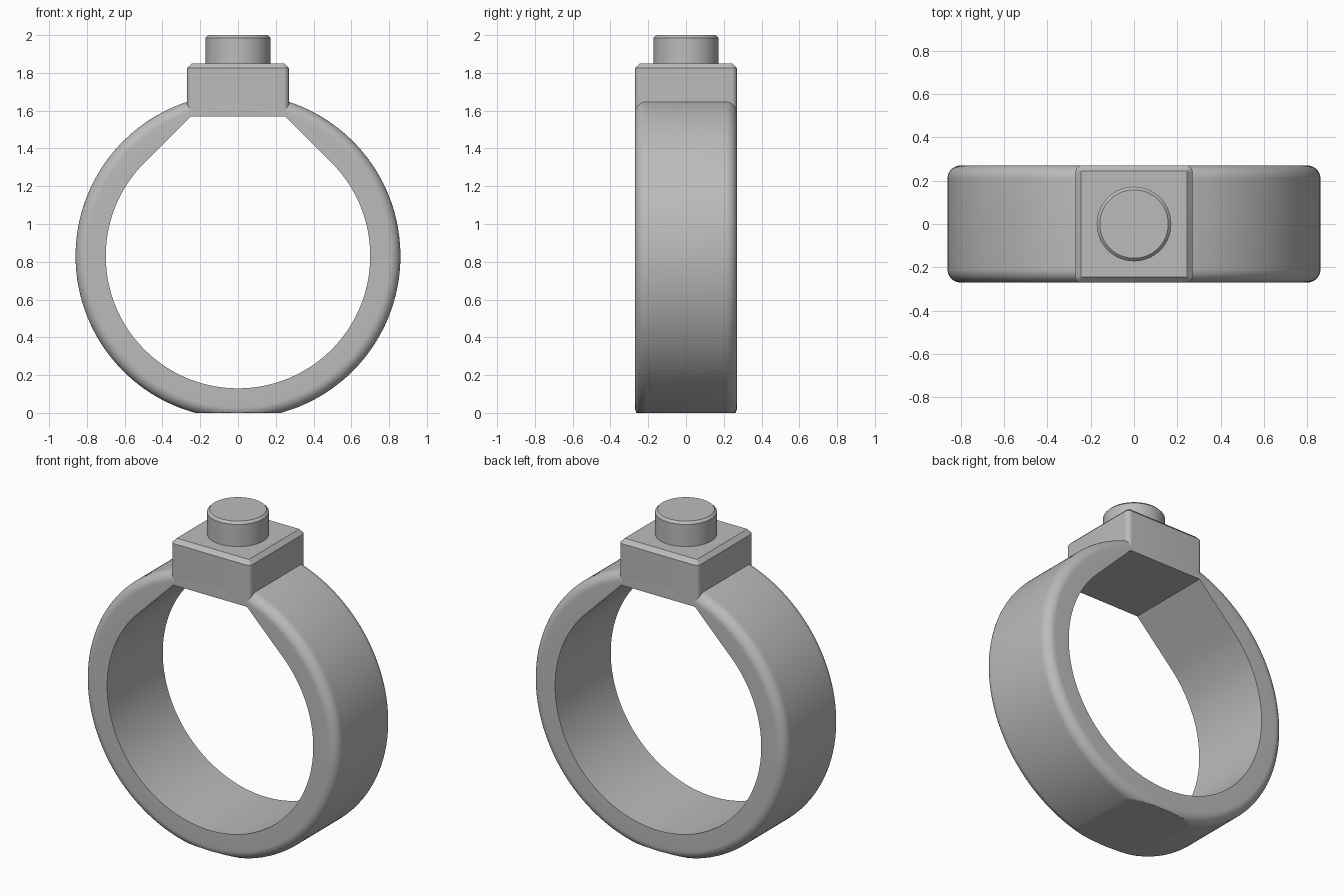
import bpy
import bmesh
from math import sin, cos, pi, radians, atan2, acos
from mathutils import Matrix

if "Cube" in bpy.data.objects:
    bpy.data.objects.remove(bpy.data.objects["Cube"], do_unlink=True)

CENTRE_Z = 0.83
OUTER, INNER = 0.86, 0.70
HALF = 0.27          # half width of band and setting
FILLET = 0.06        # rounding of the band's outer edges
SEAT = 0.74          # flat underside of the setting, above the band centre

metal = bpy.data.materials.new("plain grey metal")
metal.use_nodes = True
grey = (0.5, 0.5, 0.5, 1)
metal.diffuse_color = grey
metal.node_tree.nodes["Principled BSDF"].inputs["Base Color"].default_value = grey


def finish(name, bm, angle=12):
    bmesh.ops.recalc_face_normals(bm, faces=bm.faces)
    mesh = bpy.data.meshes.new(name)
    bm.to_mesh(mesh)
    bm.free()
    mesh.materials.append(metal)
    obj = bpy.data.objects.new(name, mesh)
    bpy.context.collection.objects.link(obj)
    bpy.ops.object.select_all(action="DESELECT")
    obj.select_set(True)
    bpy.context.view_layer.objects.active = obj
    bpy.ops.object.shade_smooth_by_angle(angle=radians(angle))
    return obj


def bore(angle):
    """Inner radius at an angle from the top: round, then straight shoulders, then flat."""
    a = abs(angle)
    if a >= pi / 4:
        return INNER
    return min(INNER / cos(pi / 4 - a), SEAT / cos(a))


# Band: swept section, with extra stations where the shape changes direction
shoulder = atan2(INNER * 2 ** 0.5 - SEAT, SEAT)
flat = pi - acos(CENTRE_Z / OUTER)
stations = {round(-pi + 2 * pi * i / 240, 6) for i in range(240)}
stations |= {round(s * a, 6) for s in (-1, 1) for a in (shoulder, flat)}

bm = bmesh.new()
rings = []
for a in sorted(stations):
    section = [(bore(a), -HALF)]
    for side in (-1, 1):
        for i in range(13):
            t = pi / 2 * (i if side < 0 else 12 - i) / 12
            section.append((OUTER - FILLET + FILLET * sin(t),
                            side * (HALF - FILLET + FILLET * cos(t))))
    section.append((bore(a), HALF))
    # The underside is trimmed flat on the ground plane
    rings.append([bm.verts.new((r * sin(a), y, max(0, CENTRE_Z + r * cos(a))))
                  for r, y in section])
for k, ring in enumerate(rings):
    following = rings[(k + 1) % len(rings)]
    for j in range(len(ring)):
        n = (j + 1) % len(ring)
        bm.faces.new((ring[j], ring[n], following[n], following[j]))
finish("band", bm)

# Square setting: rounded upright corners and a chamfered top
low, high = CENTRE_Z + SEAT, 1.85
bm = bmesh.new()
bmesh.ops.create_cube(bm, size=1, matrix=Matrix.Translation((0, 0, (low + high) / 2))
                      @ Matrix.Diagonal((2 * HALF, 2 * HALF, high - low, 1)))
upright = [e for e in bm.edges if abs(e.verts[0].co.z - e.verts[1].co.z) > 0.1]
bmesh.ops.bevel(bm, geom=upright, offset=0.03, segments=8, profile=0.5, affect="EDGES")


def chamfer_top(bm, top, offset):
    rim = [e for e in bm.edges if all(v.co.z > top - 0.001 for v in e.verts)]
    bmesh.ops.bevel(bm, geom=rim, offset=offset, segments=1, affect="EDGES")


chamfer_top(bm, high, 0.025)
finish("square_setting", bm, 20)

# Round stud on top of the setting
bm = bmesh.new()
bmesh.ops.create_cone(bm, cap_ends=True, segments=96, radius1=0.172, radius2=0.172,
                      depth=0.17, matrix=Matrix.Translation((0, 0, 1.915)))
chamfer_top(bm, 2.0, 0.014)
finish("round_stud", bm, 20)
